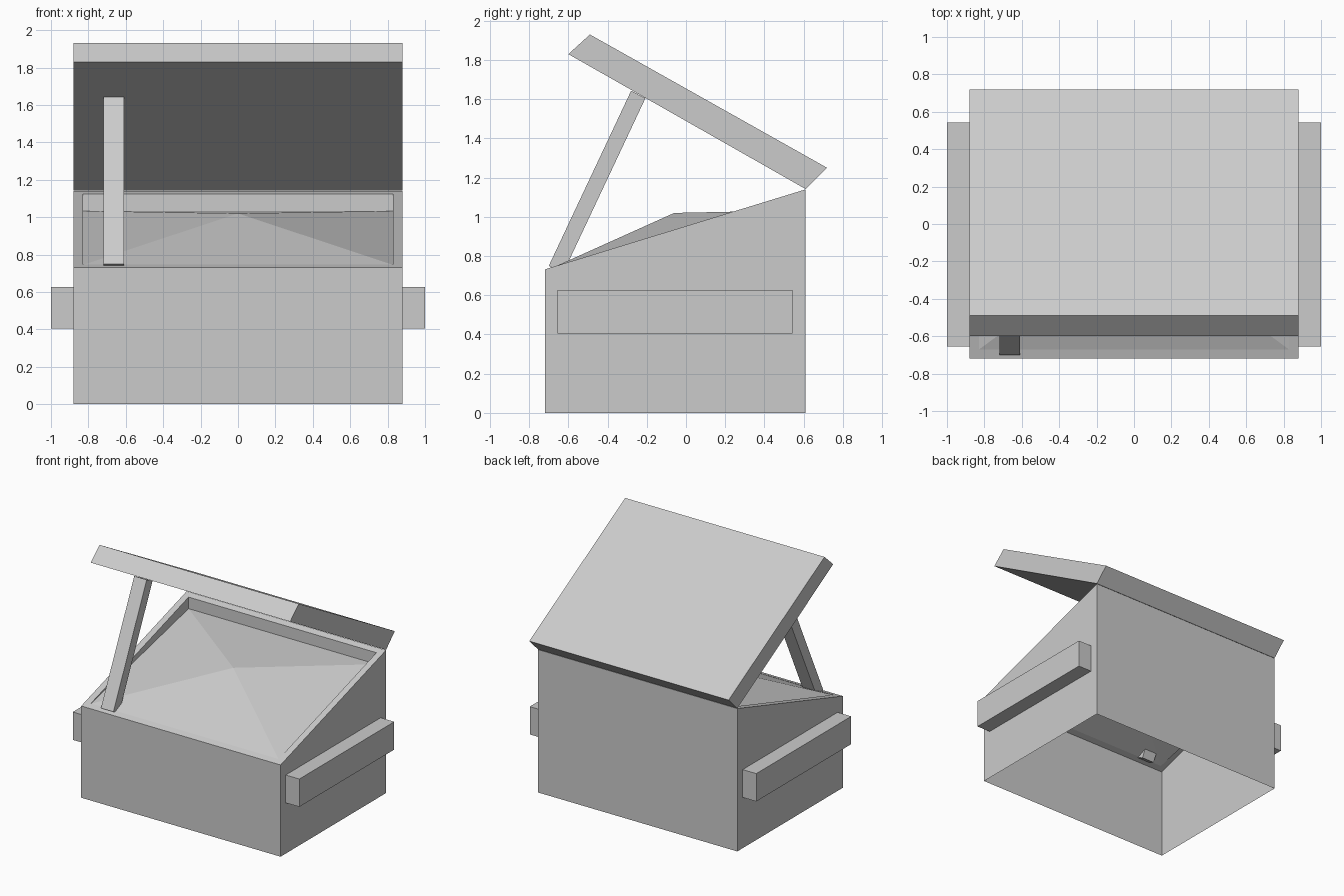
import bpy, bmesh

if "Cube" in bpy.data.objects:
    bpy.data.objects.remove(bpy.data.objects["Cube"])


def finish(name, bm):
    mesh = bpy.data.meshes.new(name)
    bm.to_mesh(mesh)
    bm.free()
    obj = bpy.data.objects.new(name, mesh)
    bpy.context.collection.objects.link(obj)
    return obj


def prism(profile, x0, x1):
    """Side profile of (y, z) points extruded from x0 to x1."""
    bm = bmesh.new()
    face = bm.faces.new([bm.verts.new((x0, y, z)) for y, z in profile])
    new = bmesh.ops.extrude_face_region(bm, geom=[face])["geom"]
    verts = [g for g in new if isinstance(g, bmesh.types.BMVert)]
    bmesh.ops.translate(bm, vec=(x1 - x0, 0, 0), verts=verts)
    bmesh.ops.recalc_face_normals(bm, faces=bm.faces)
    return bm


# Bin body: thin shell, open underneath, sloped top with a rim
bm = prism([(-0.72, 0), (0.61, 0), (0.61, 1.14), (-0.72, 0.732)], -0.88, 0.88)
bm.normal_update()
floor = min(bm.faces, key=lambda f: f.normal.z)
top = max(bm.faces, key=lambda f: f.normal.z)
bmesh.ops.delete(bm, geom=[floor], context='FACES_ONLY')
bmesh.ops.inset_region(bm, faces=[top], thickness=0.072)

# Recess walls inside the rim, deepening towards the back
top = bmesh.ops.extrude_discrete_faces(bm, faces=[top])["faces"][0]
for v in top.verts:
    v.co.z -= 0.092 if v.co.y > 0 else 0.002
heap_corners = [v.co.copy() for v in top.verts]
bmesh.ops.delete(bm, geom=[top], context='FACES_ONLY')
finish("bin_body", bm)

# Rubbish heap: a low four-sided mound
bm = bmesh.new()
base = bm.faces.new([bm.verts.new(c) for c in heap_corners])
peak = bmesh.ops.poke(bm, faces=[base])["verts"][0]
peak.co = (0, -0.06, 1.02)
finish("rubbish_heap", bm)

# Raised lid, hinged along the back edge
finish("lid", prism([(-0.60, 1.83), (0.61, 1.142), (0.72, 1.25), (-0.49, 1.93)], -0.88, 0.88))

# Prop holding the lid open
finish("lid_prop", prism([(-0.70, 0.75), (-0.626, 0.715), (-0.207, 1.605), (-0.28, 1.643)], -0.72, -0.61))

# Lifting pockets on both sides
for side, s in (("left", -1), ("right", 1)):
    rail = [(-0.655, 0.405), (0.542, 0.405), (0.542, 0.627), (-0.655, 0.627)]
    finish("lifting_pocket_" + side, prism(rail, s * 0.88, s * 1.0))
